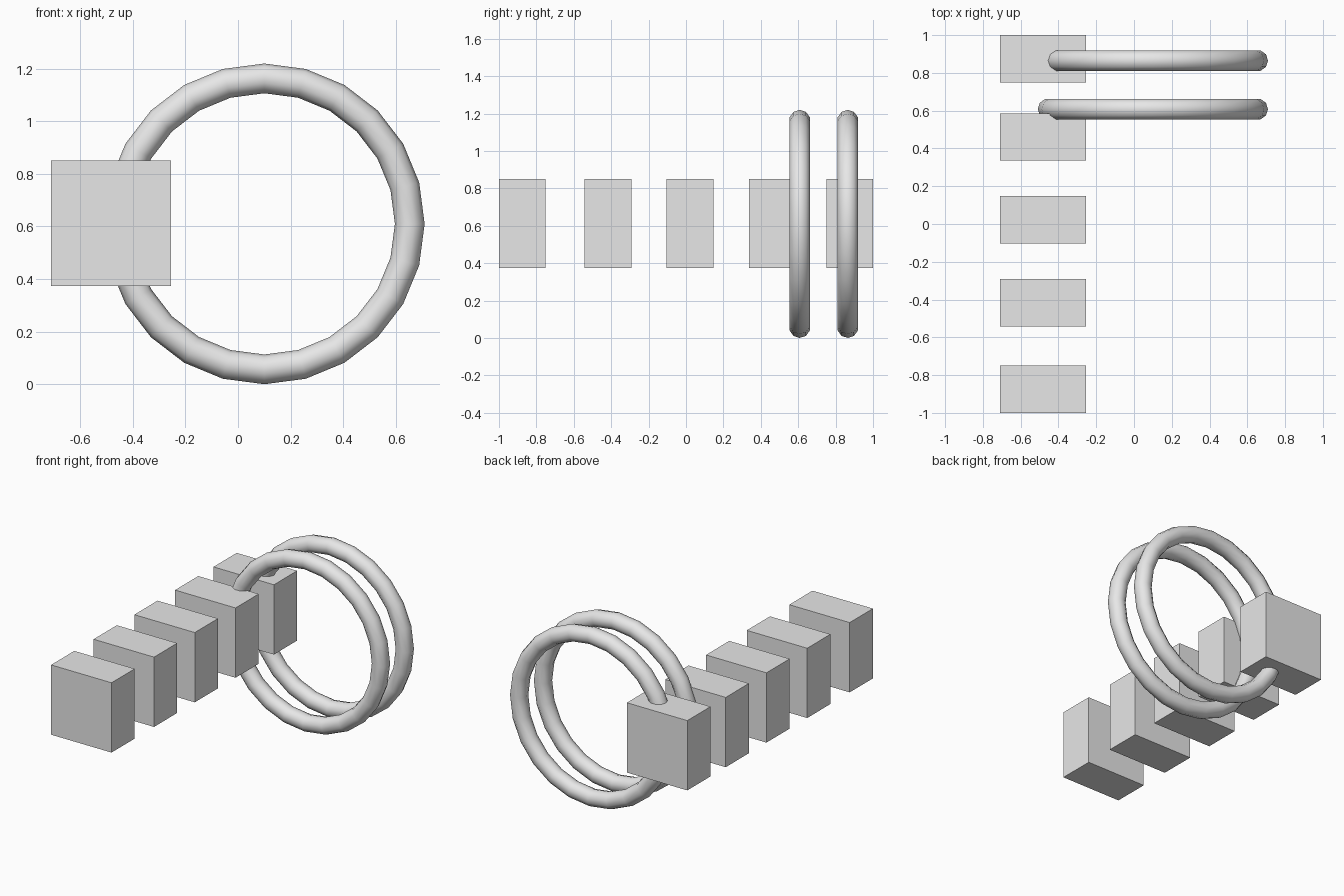
import bpy
import math

default = bpy.data.objects.get("Cube")
if default:
    bpy.data.objects.remove(default, do_unlink=True)

# Single plain grey material
grey = bpy.data.materials.new("light_grey")
grey.use_nodes = True
colour = (0.8, 0.8, 0.8, 1)
grey.diffuse_color = colour
grey.node_tree.nodes["Principled BSDF"].inputs["Base Color"].default_value = colour


def finish(name):
    obj = bpy.context.object
    obj.name = name
    obj.data.materials.append(grey)
    return obj


# Row of five blocks
for i, y in enumerate((-0.875, -0.417, 0.022, 0.461, 0.875), 1):
    bpy.ops.mesh.primitive_cube_add(size=1, location=(-0.482, y, 0.612))
    block = finish(f"block_{i}")
    block.scale = (0.456, 0.25, 0.476)

# Two upright rings passing through the rear blocks
for name, y in (("front_ring", 0.608), ("back_ring", 0.865)):
    bpy.ops.mesh.primitive_torus_add(
        major_radius=0.553, minor_radius=0.0565,
        major_segments=24, minor_segments=10,
        location=(0.1, y, 0.61), rotation=(math.pi / 2, 0, 0))
    finish(name)
    bpy.ops.object.shade_smooth()
